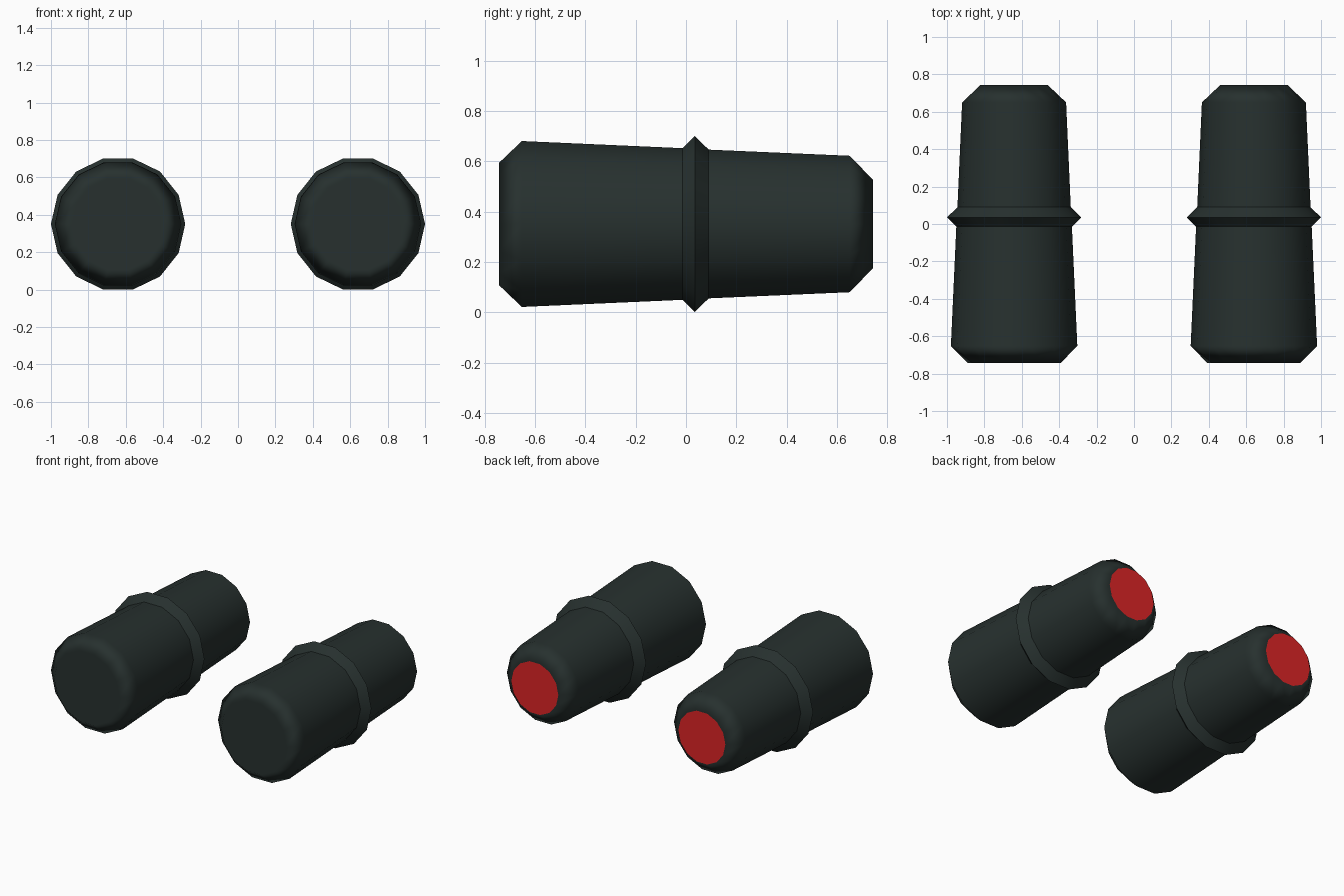
import bpy, bmesh, math

if "Cube" in bpy.data.objects:
    bpy.data.objects.remove(bpy.data.objects["Cube"])

SIDES = 14
CX, CZ = 0.641, 0.351
# (y, corner radius) from front cap to back cap; the bump is the middle collar
PROFILE = [(-0.742, 0.25), (-0.652, 0.338), (-0.014, 0.309), (0.035, 0.359),
           (0.09, 0.303), (0.65, 0.278), (0.742, 0.181)]
SHARP_RINGS = {2, 3, 4}  # collar edges stay crisp


def material(name, rgb):
    m = bpy.data.materials.new(name)
    m.diffuse_color = (*rgb, 1)
    m.use_nodes = True
    m.node_tree.nodes["Principled BSDF"].inputs["Base Color"].default_value = m.diffuse_color
    return m


dark = material("dark grey green", (0.020, 0.030, 0.028))
red = material("red", (0.72, 0.018, 0.019))


def barrel(name, cx):
    bm = bmesh.new()
    rings = []
    for y, r in PROFILE:
        rings.append([bm.verts.new((r * math.cos(2 * math.pi * i / SIDES), y,
                                    r * math.sin(2 * math.pi * i / SIDES)))
                      for i in range(SIDES)])
    # side walls
    for a, b in zip(rings, rings[1:]):
        for i in range(SIDES):
            j = (i + 1) % SIDES
            bm.faces.new((a[i], b[i], b[j], a[j]))
    # end caps, the back one red
    bm.faces.new(rings[0])
    back = bm.faces.new(rings[-1])
    back.material_index = 1
    bmesh.ops.recalc_face_normals(bm, faces=bm.faces[:])
    for f in bm.faces:
        f.smooth = True
    for k in SHARP_RINGS:
        for i in range(SIDES):
            bm.edges.get((rings[k][i], rings[k][(i + 1) % SIDES])).smooth = False
    me = bpy.data.meshes.new(name)
    bm.to_mesh(me)
    bm.free()
    me.materials.append(dark)
    me.materials.append(red)
    ob = bpy.data.objects.new(name, me)
    ob.location = (cx, 0, CZ)
    bpy.context.collection.objects.link(ob)
    # large faces look flat, the chamfers carry the shading blend
    wn = ob.modifiers.new("weighted normals", 'WEIGHTED_NORMAL')
    wn.keep_sharp = True
    wn.weight = 100


barrel("left_barrel", -CX)
barrel("right_barrel", CX)
